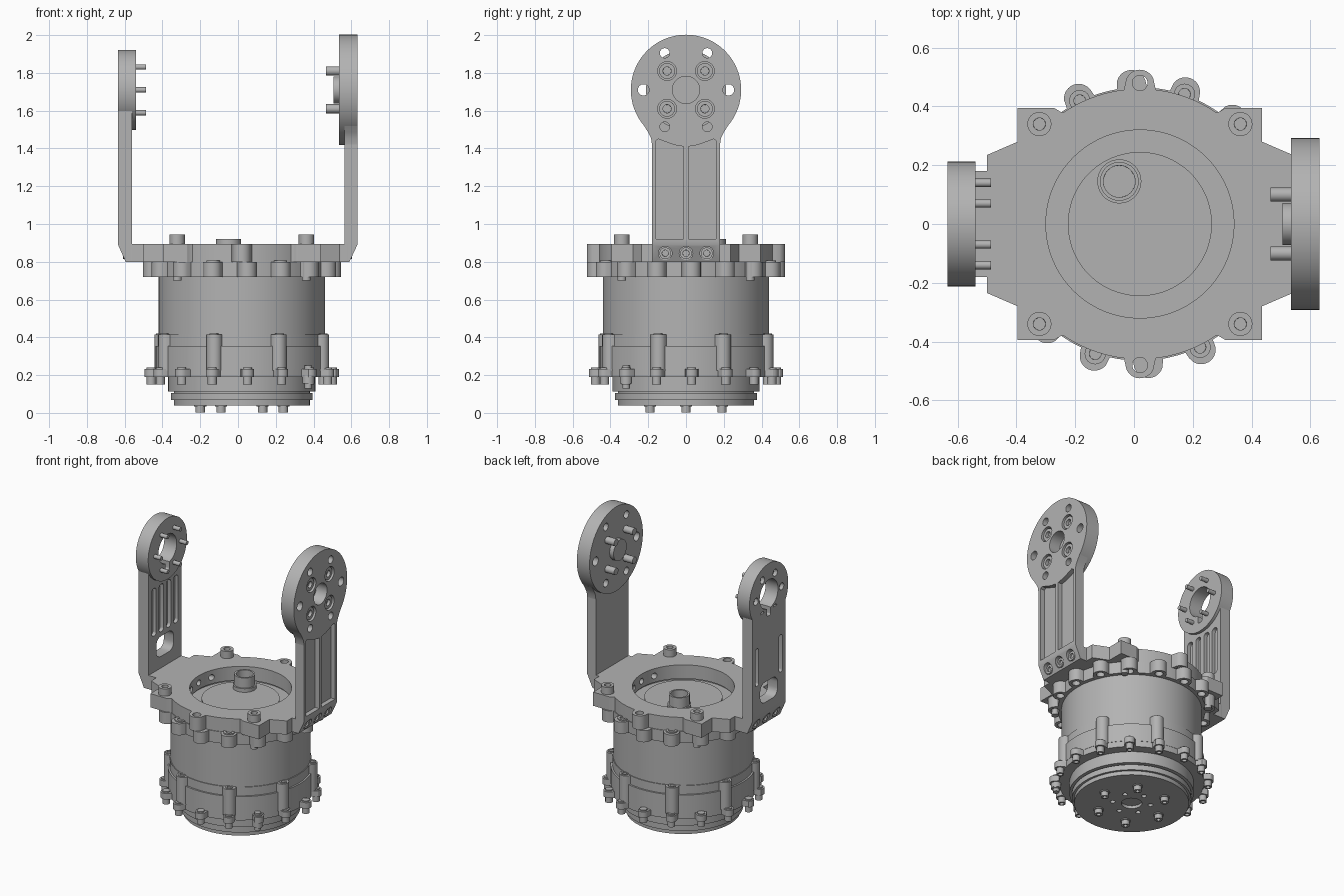
import bpy, bmesh, math
from math import sin, cos, pi, radians
from mathutils import Vector
from mathutils.geometry import intersect_line_line_2d

cube = bpy.data.objects.get("Cube")
if cube:
    bpy.data.objects.remove(cube)

grey = bpy.data.materials.new("machined_grey")
grey.use_nodes = True
grey.diffuse_color = (0.45, 0.45, 0.45, 1)
grey.node_tree.nodes["Principled BSDF"].inputs["Base Color"].default_value = (0.45, 0.45, 0.45, 1)

CX = 0.02          # axis of the round body
HEAD_Z = 1.71      # axis of the two arm heads
MAP = {"x": lambda u, v, t: (t, u, v), "y": lambda u, v, t: (u, t, v), "z": lambda u, v, t: (u, v, t)}
parts = []


def prism(name, outlines, lo, hi, axis="z", socket=None):
    """Extrude one or more outlines; socket = (rim, depth, end) sinks a recess in one cap."""
    bm = bmesh.new()
    caps = []
    for pts in outlines:
        a = [bm.verts.new(MAP[axis](u, v, lo)) for u, v in pts]
        b = [bm.verts.new(MAP[axis](u, v, hi)) for u, v in pts]
        low, high = bm.faces.new(a[::-1]), bm.faces.new(b)
        for i in range(len(a)):
            j = (i + 1) % len(a)
            bm.faces.new((a[i], a[j], b[j], b[i]))
        caps.append(high if socket and socket[2] > 0 else low)
    bmesh.ops.recalc_face_normals(bm, faces=bm.faces)
    if socket:
        bmesh.ops.inset_individual(bm, faces=caps, thickness=socket[0])
        bmesh.ops.inset_individual(bm, faces=caps, thickness=0.0005, depth=-socket[1])
    mesh = bpy.data.meshes.new(name)
    bm.to_mesh(mesh)
    bm.free()
    mesh.materials.append(grey)
    obj = bpy.data.objects.new(name, mesh)
    bpy.context.collection.objects.link(obj)
    parts.append(obj)
    return obj


def cut(obj, *cutters, keep=False):
    """Subtract cutters from obj and apply the result."""
    for c in cutters:
        mod = obj.modifiers.new("cut", "BOOLEAN")
        mod.operation, mod.solver, mod.object = "DIFFERENCE", "EXACT", c
    bpy.context.view_layer.update()
    dg = bpy.context.evaluated_depsgraph_get()
    mesh = bpy.data.meshes.new_from_object(obj.evaluated_get(dg))
    obj.modifiers.clear()
    obj.data = mesh
    if not keep:
        for c in cutters:
            parts.remove(c)
            bpy.data.objects.remove(c)


def circle(u, v, r, n=24):
    return [(u + r * cos(2 * pi * i / n), v + r * sin(2 * pi * i / n)) for i in range(n)]


def disc(r, n=96):
    return [circle(CX, 0, r, n)]


def polar(count, r, start):
    """Points evenly spaced around the body axis."""
    return [(CX + r * cos(radians(start + 360 * i / count)), r * sin(radians(start + 360 * i / count)))
            for i in range(count)]


def rounded(u, v, w, h, r):
    pts = []
    for k, (sx, sy) in enumerate([(1, 1), (-1, 1), (-1, -1), (1, -1)]):
        for i in range(6):
            a = (k + i / 5) * pi / 2
            pts.append((u + sx * (w / 2 - r) + r * cos(a), v + sy * (h / 2 - r) + r * sin(a)))
    return pts


def scallop(base, ears, poly=()):
    """Outer envelope of a circle, round ears (degrees, distance, radius) and a polygon."""
    angles = [2 * pi * i / 480 for i in range(480)]
    for u, v in poly:
        a = math.atan2(v, u) % (2 * pi)
        angles += [a - 1e-4, a + 1e-4]
    pts = []
    for a in sorted(angles):
        r = base
        for deg, d, er in ears:
            s, c = d * sin(a - radians(deg)), d * cos(a - radians(deg))
            if c > 0 and abs(s) < er:
                r = max(r, c + math.sqrt(er * er - s * s))
        for i in range(len(poly)):
            hit = intersect_line_line_2d(Vector((0, 0)), Vector((2 * cos(a), 2 * sin(a))),
                                         Vector(poly[i - 1]), Vector(poly[i]))
            if hit:
                r = max(r, hit.length)
        pts.append((CX + r * cos(a), r * sin(a)))
    return [pts]


# Output disc at the bottom, with its bolts and pin holes
output = prism("output_disc", disc(0.36), 0.04, 0.07)
cut(output, prism("cutter", [circle(CX, 0, 0.065)] + [circle(x, y, 0.016) for x, y in polar(6, 0.12, 30)], 0.02, 0.06))
prism("output_bolts", [circle(x, y, 0.025) for x, y in polar(6, 0.22, 0)], 0.003, 0.05, socket=(0.012, 0.02, -1))
prism("output_bolt_washers", [circle(x, y, 0.032) for x, y in polar(6, 0.22, 0)], 0.033, 0.05)
prism("seal_ring", disc(0.375), 0.068, 0.105)
prism("seal_groove", disc(0.36), 0.10, 0.12)
prism("lower_collar", disc(0.39), 0.112, 0.195)

# Lower housing with columns, flange ears and bolts
prism("lower_flange", scallop(0.455, [(3.5 + 22.5 * k, 0.48, 0.035) for k in range(16)]), 0.19, 0.232)
prism("lower_housing", scallop(0.445, [(26 + 45 * k, 0.445, 0.042) for k in range(8)]), 0.225, 0.415)
prism("housing_band", disc(0.457), 0.23, 0.355)
prism("column_screws", [circle(x, y, 0.024) for x, y in polar(8, 0.455, 26)], 0.41, 0.42, socket=(0.01, 0.008, 1))
prism("flange_bolts", [circle(x, y, 0.024) for x, y in polar(16, 0.48, 3.5)], 0.15, 0.24, socket=(0.01, 0.015, -1))
plug = polar(1, 0.474, -42)
prism("plug_stem", [circle(x, y, 0.02) for x, y in plug], 0.13, 0.25)
prism("plug_collar", [circle(x, y, 0.032) for x, y in plug], 0.155, 0.2)

# Main body and scalloped upper flange
prism("main_body", disc(0.44), 0.40, 0.79)
upper = prism("upper_flange", scallop(0.465, [(3.5 + 22.5 * k, 0.475, 0.05) for k in range(16)]), 0.72, 0.80)
cut(upper, prism("cutter", disc(0.33), 0.6, 1),
    prism("cutter", [circle(x, y, 0.026) for x, y in polar(16, 0.48, 3.5)], 0.7, 0.75))
prism("upper_flange_screws", [circle(x, y, 0.036) for x, y in polar(8, 0.467, 26)], 0.79, 0.808, socket=(0.016, 0.012, 1))

# Top plate with opening, side tongues and end ears
half = [(0.18, 0.56), (0.18, 0.52), (0.235, 0.52), (0.28, 0.416), (0.394, 0.416), (0.394, 0.29), (0.37, 0.25), (0.2, 0.15)]
right = [(x, y) for y, x in half]
left = [(-max(x, 0.585) if x > 0.55 else -x, y) for x, y in reversed(right)]
top_half = right + left
outline = top_half + [(x, -y) for x, y in reversed(top_half)]
plate = prism("top_plate", scallop(0.46, [(90, 0.475, 0.05), (270, 0.475, 0.05)], outline), 0.80, 0.895)
BOLT_Y = (-0.11, 0, 0.11)
cross = [circle(y, 0.845, 0.02, 16) for y in BOLT_Y]
cut(plate, prism("cutter", disc(0.32), 0.7, 1),
    prism("cutter", [circle(x, y, 0.026) for x, y in polar(2, 0.48, 90)], 0.7, 1))
cut(plate, prism("cutter", cross, 0.26, 0.42, "x"), prism("cutter", cross, -0.38, -0.22, "x"))
corners = [(CX + sx * 0.342, sy * 0.34) for sx in (-1, 1) for sy in (-1, 1)]
prism("corner_bolt_heads", [circle(x, y, 0.041) for x, y in corners], 0.89, 0.945, socket=(0.02, 0.03, 1))
prism("corner_bolt_shafts", [circle(x, y, 0.023) for x, y in corners], 0.70, 0.90)

# Parts inside the opening
prism("inner_disc", disc(0.245), 0.78, 0.825)
prism("cable_tube", [circle(-0.05, 0.145, 0.066, 40)], 0.82, 0.92, socket=(0.012, 0.09, 1))
prism("cable_tube_foot", [circle(-0.05, 0.145, 0.075, 40)], 0.82, 0.85)

screw_holes = [circle(y, 0.845, 0.036) for y in BOLT_Y]
screw_heads = [circle(y, 0.845, 0.031) for y in BOLT_Y]

# Left arm: pocketed strut carrying a wide round head
arm = prism("left_arm", [[(0.565, 0.8), (0.59, 0.8), (0.632, 0.89), (0.632, 1.485), (0.565, 1.485)]], -0.18, 0.18, "y")
pocket = [(0.16, 0.92), (0.012, 0.92), (0.012, 1.41), (0.06, 1.418), (0.11, 1.436), (0.145, 1.45), (0.16, 1.44)]
cut(arm, prism("cutter", [pocket, [(-y, z) for y, z in pocket]], 0.60, 0.7, "x"),
    prism("cutter", screw_holes, 0.592, 0.7, "x"))
prism("left_arm_screws", screw_heads, 0.585, 0.604, "x", socket=(0.014, 0.01, 1))
head = prism("left_head", [circle(0, HEAD_Z, 0.292, 96)], 0.535, 0.632, "x")
bolts = [(sy * 0.1, HEAD_Z + sz * 0.1) for sy in (-1, 1) for sz in (-1, 1)]
holes = [circle(0.225 * cos(k * pi / 3), HEAD_Z + 0.225 * sin(k * pi / 3), 0.03 if k % 3 == 0 else 0.026) for k in range(6)]
cut(head, prism("cutter", holes, 0.5, 0.7, "x"),
    prism("cutter", [circle(y, z, 0.05) for y, z in bolts], 0.595, 0.7, "x"),
    prism("cutter", [circle(0, HEAD_Z, 0.072, 40)], 0.55, 0.7, "x"))
prism("left_head_hub", [circle(0, HEAD_Z, 0.072, 40)], 0.505, 0.545, "x")
prism("left_head_bolts", [circle(y, z, 0.042) for y, z in bolts], 0.58, 0.622, "x", socket=(0.02, 0.02, 1))
prism("left_head_bolt_ends", [circle(y, z, 0.024) for y, z in bolts], 0.465, 0.6, "x")
# Neck gussets blending strut into head
for s in (-1, 1):
    gusset = [(s * 0.17, 1.42), (s * 0.18, 1.42), (s * 0.185, 1.455), (s * 0.2, 1.485), (s * 0.222, 1.52), (s * 0.17, 1.5)]
    prism("left_neck_gusset", [gusset], 0.565, 0.632, "x")

# Right arm: fluted strut with a window and an open ring head
arm = prism("right_arm", [[(-0.56, 0.8), (-0.595, 0.8), (-0.635, 0.89), (-0.635, 1.6), (-0.56, 1.6)]], -0.18, 0.18, "y")
key = prism("cutter", [rounded(0, 1.61, 0.04, 0.1, 0.01)], -0.7, -0.5, "x")
cut(arm, key, keep=True)
cut(arm, prism("cutter", [rounded(y, 1.31, 0.048, 0.33, 0.02) for y in (-0.12, -0.04, 0.04, 0.12)], -0.585, -0.5, "x"),
    prism("cutter", [rounded(y, 1.25, 0.035, 0.26, 0.015) for y in (-0.13, 0.13)], -0.7, -0.605, "x"),
    prism("cutter", [rounded(0, 1.045, 0.19, 0.14, 0.05)], -0.7, -0.5, "x"),
    prism("cutter", screw_holes, -0.7, -0.597, "x"))
prism("right_arm_screws", screw_heads, -0.608, -0.59, "x", socket=(0.014, 0.01, -1))
ring = prism("right_head", [circle(0, HEAD_Z, 0.212, 80)], -0.635, -0.54, "x")
pins = [(0.14 * cos(k * pi / 3), HEAD_Z + 0.14 * sin(k * pi / 3)) for k in range(6)]
cut(ring, key, prism("cutter", [circle(0, HEAD_Z, 0.1, 48)], -0.7, -0.5, "x"))
cut(ring, prism("cutter", [circle(y, z, 0.024) for y, z in pins], -0.7, -0.605, "x"))
prism("right_head_pins", [circle(y, z, 0.014, 16) for y, z in pins], -0.615, -0.487, "x")

# Smooth shading with crisp edges
bpy.ops.object.select_all(action="DESELECT")
for obj in parts:
    obj.select_set(True)
bpy.context.view_layer.objects.active = parts[0]
bpy.ops.object.shade_smooth_by_angle(angle=radians(30))
